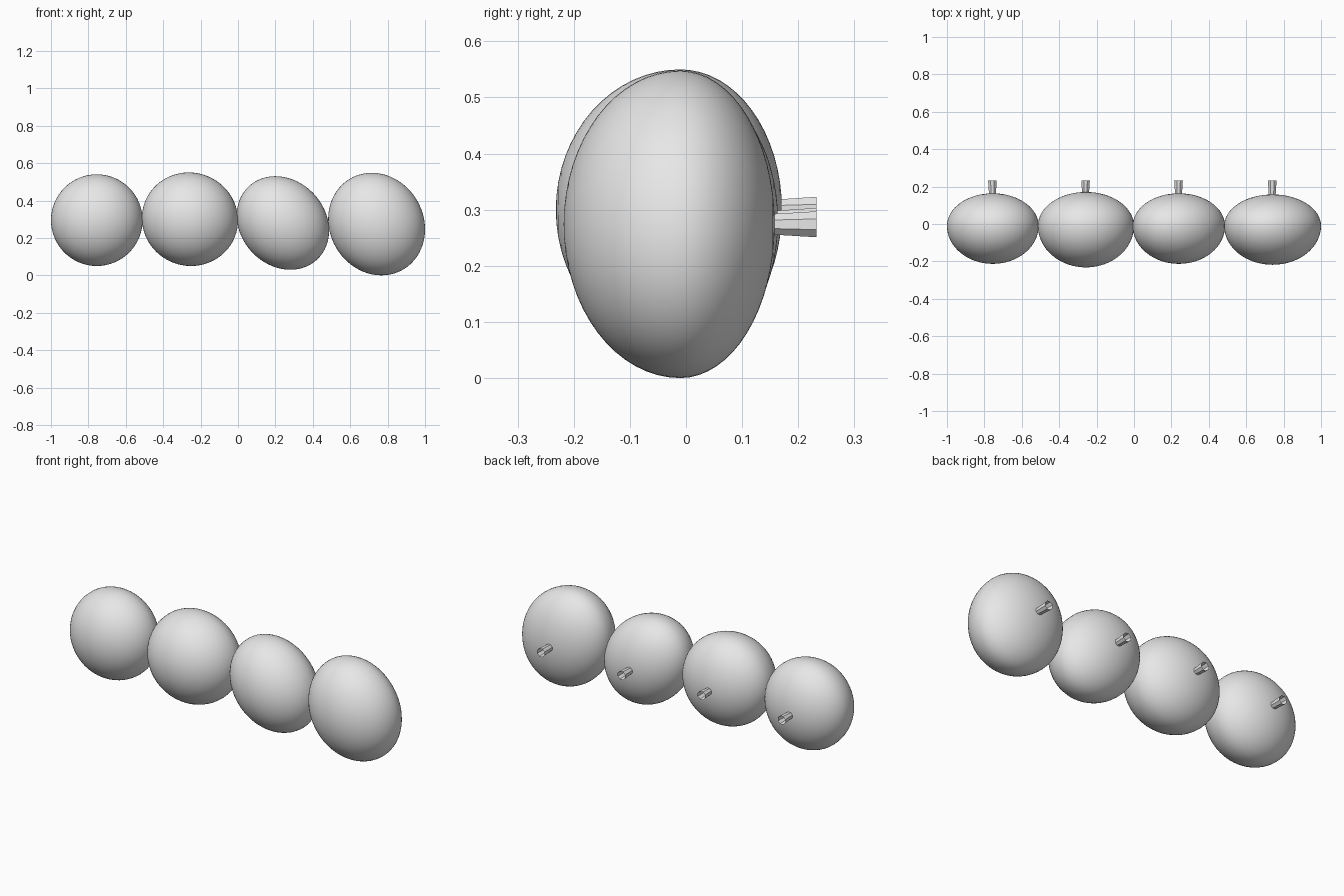
import bpy, bmesh, math

if "Cube" in bpy.data.objects:
    bpy.data.objects.remove(bpy.data.objects["Cube"])

grey = bpy.data.materials.new("light_grey")
grey.diffuse_color = (0.8, 0.8, 0.8, 1)
grey.use_nodes = True
grey.node_tree.nodes["Principled BSDF"].inputs["Base Color"].default_value = grey.diffuse_color
MID_Y, END_Y = -0.01, 0.233


def finish(bm, name, smooth):
    bmesh.ops.recalc_face_normals(bm, faces=bm.faces)
    for f in bm.faces:
        f.smooth = smooth
    me = bpy.data.meshes.new(name)
    bm.to_mesh(me)
    bm.free()
    me.materials.append(grey)
    ob = bpy.data.objects.new(name, me)
    bpy.context.collection.objects.link(ob)
    return ob


def pebble(name, cx, cz, hx, hz, lean, front, back):
    """Rounded body: half sizes hx, hz; lean shifts the top point sideways;
    the front half is deeper than the back half."""
    bm = bmesh.new()
    bmesh.ops.create_uvsphere(bm, u_segments=64, v_segments=32, radius=1)
    width = math.sqrt(hx * hx - lean * lean)
    for v in bm.verts:
        a, b, c = v.co  # sphere poles become the front and back
        depth = back if c > 0 else front
        v.co = (cx + width * a + lean * b, MID_Y + depth * c, cz + hz * b)
    finish(bm, name, True)


def peg(name, cx, cz, start):
    """Open, slightly flared tube pointing backwards."""
    bm = bmesh.new()
    n = 8
    rings = []
    for y, r in ((start, 0.0195), (END_Y, 0.025)):
        rings.append([bm.verts.new((cx + r * math.cos(math.tau * (i + 0.5) / n), y,
                                    cz + r * math.sin(math.tau * (i + 0.5) / n)))
                      for i in range(n)])
    for i in range(n):
        j = (i + 1) % n
        bm.faces.new((rings[0][i], rings[0][j], rings[1][j], rings[1][i]))
    finish(bm, name, False)


# centre x, centre z, half width, half height, lean, front depth, back depth
bodies = [
    (-0.755, 0.295, 0.245, 0.245, 0.0, 0.203, 0.174),
    (-0.257, 0.300, 0.257, 0.250, -0.006, 0.222, 0.181),
    (0.240, 0.280, 0.247, 0.250, -0.040, 0.203, 0.174),
    (0.741, 0.274, 0.259, 0.274, -0.026, 0.208, 0.168),
]
for i, (cx, cz, hx, hz, lean, front, back) in enumerate(bodies, 1):
    pebble(f"rounded_body_{i}", cx, cz, hx, hz, lean, front, back)
    peg(f"back_peg_{i}", cx - 0.002, cz, MID_Y + back - 0.01)
